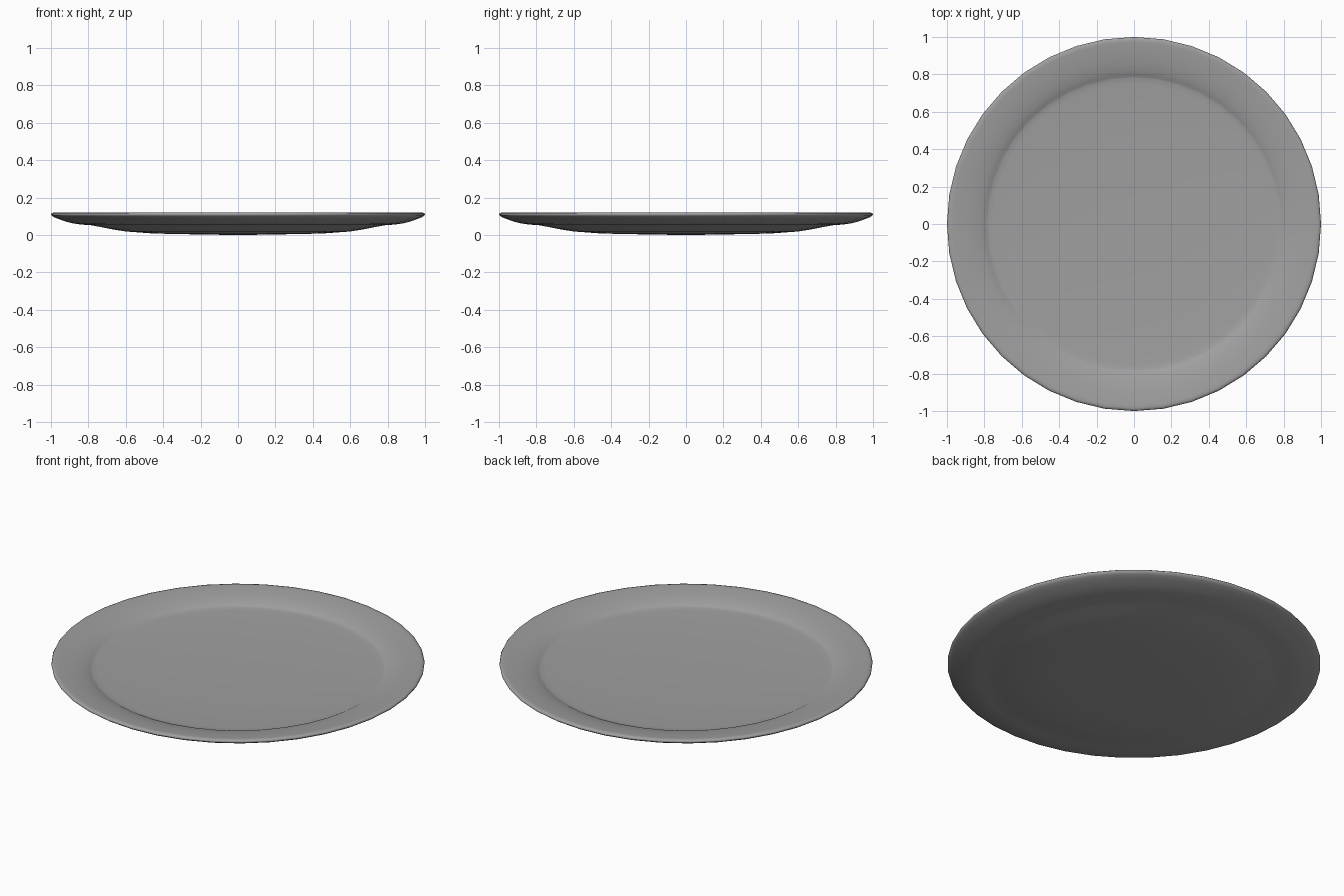
import bpy, bmesh, math

if "Cube" in bpy.data.objects:
    bpy.data.objects.remove(bpy.data.objects["Cube"])

SIDES = 40

# Cross-section (radius, height): dished top, blunt rounded lip, shallow stepped underside
profile = [
    (0, .060), (.3, .062), (.5, .066), (.65, .071), (.75, .076), (.78, .078), (.79, .081),
    (.80, .0865), (.825, .095), (.86, .104), (.90, .111), (.94, .116), (.97, .119), (.985, .12),
    (.996, .117), (1, .111), (.998, .105), (.985, .096), (.96, .086), (.92, .072),
    (.88, .062), (.84, .056), (.79, .053), (.75, .046), (.68, .032), (.60, .019),
    (.45, .008), (.2, .003), (0, 0),
]

# Plate: revolve the profile around z
bm = bmesh.new()
verts = [bm.verts.new((r, 0, z)) for r, z in profile]
edges = [bm.edges.new(pair) for pair in zip(verts, verts[1:])]
bmesh.ops.spin(bm, geom=verts + edges, cent=(0, 0, 0), axis=(0, 0, 1),
               angle=math.tau, steps=SIDES, use_duplicate=False)
bmesh.ops.remove_doubles(bm, verts=bm.verts, dist=.0005)
bmesh.ops.recalc_face_normals(bm, faces=bm.faces)
mesh = bpy.data.meshes.new("plate")
bm.to_mesh(mesh)
bm.free()
plate = bpy.data.objects.new("plate", mesh)
bpy.context.collection.objects.link(plate)

# Smooth glazed finish
for face in mesh.polygons:
    face.use_smooth = True

# Mid-grey glaze
glaze = bpy.data.materials.new("grey_glaze")
glaze.diffuse_color = (.35, .35, .35, 1)
glaze.use_nodes = True
glaze.node_tree.nodes["Principled BSDF"].inputs["Base Color"].default_value = glaze.diffuse_color
mesh.materials.append(glaze)
